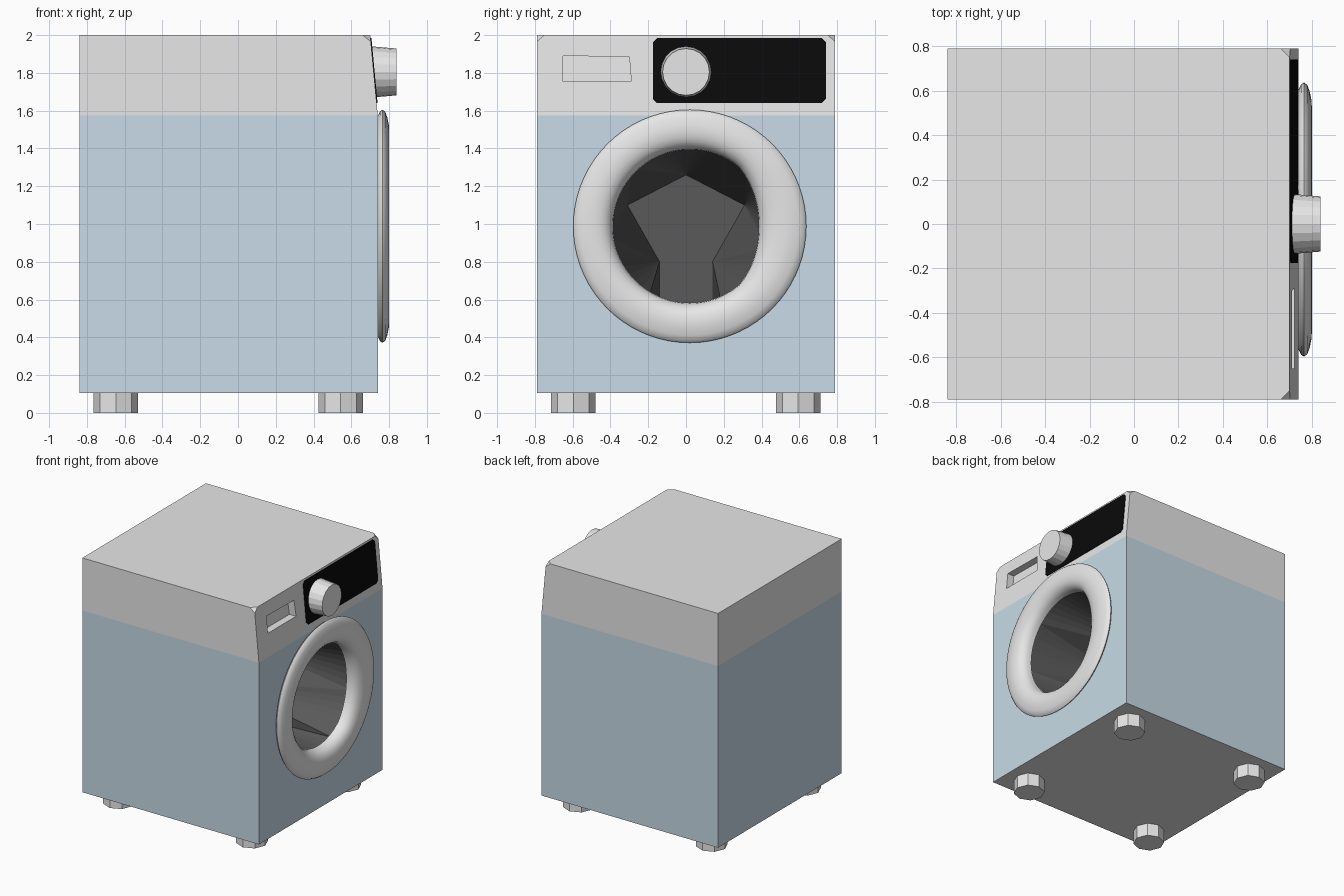
import bpy, bmesh, math
from mathutils import Vector

if "Cube" in bpy.data.objects:
    bpy.data.objects.remove(bpy.data.objects["Cube"])


def material(name, rgb):
    m = bpy.data.materials.new(name)
    m.diffuse_color = (*rgb, 1)
    m.use_nodes = True
    m.node_tree.nodes["Principled BSDF"].inputs["Base Color"].default_value = m.diffuse_color
    return m


WHITE = material("white", (0.8, 0.8, 0.8))
BLUE = material("pale_blue", (0.58, 0.71, 0.8))
BLACK = material("black", (0.003, 0.003, 0.003))
DARK = material("dark_grey", (0.1, 0.1, 0.1))

X0, X1, W = -0.84, 0.74, 0.79          # back, front, half width
Z0, Z1, Z2 = 0.105, 1.575, 2.0         # bottom, colour split, top
CY, CZ = 0.02, 0.988                   # door centre


def slope_x(z):
    """Front of the tilted control panel at height z."""
    return X1 - 0.04 * (z - Z1) / (Z2 - Z1)


def finish(bm, name, mats, smooth=None):
    me = bpy.data.meshes.new(name)
    bm.to_mesh(me)
    bm.free()
    ob = bpy.data.objects.new(name, me)
    bpy.context.collection.objects.link(ob)
    for m in mats:
        me.materials.append(m)
    if smooth:
        bpy.ops.object.select_all(action='DESELECT')
        ob.select_set(True)
        bpy.context.view_layer.objects.active = ob
        bpy.ops.object.shade_smooth_by_angle(angle=math.radians(smooth))
    return ob


def loop_edges(bm, verts):
    out = []
    for a, b in zip(verts, verts[1:] + verts[:1]):
        out.append(bm.edges.get((a, b)) or bm.edges.new((a, b)))
    return out


def circle(bm, x, r, n):
    return [bm.verts.new((x, CY + r * math.cos(2 * math.pi * i / n),
                          CZ + r * math.sin(2 * math.pi * i / n))) for i in range(n)]


# Cabinet: one shell with a door hole and a drawer recess in the front
bm = bmesh.new()
v = {}
for s in (-1, 1):
    for key, co in {"b0": (X0, W, Z0), "f0": (X1, W, Z0), "b1": (X0, W, Z1), "f1": (X1, W, Z1),
                    "b2": (X0, W, Z2), "A": (0.66, W, Z2), "B": (0.70, 0.75, Z2),
                    "C": (slope_x(1.965), W, 1.965)}.items():
        v[key, s] = bm.verts.new((co[0], s * co[1], co[2]))
for s in (-1, 1):
    for keys in (("b0", "f0", "f1", "b1"), ("b1", "f1", "C", "A", "b2"), ("A", "C", "B")):
        bm.faces.new([v[k, s] for k in keys])


def across(*keys):
    return [v[k, -1] for k in keys] + [v[k, 1] for k in reversed(keys)]


for keys in (("b0", "f0"), ("b0", "b1"), ("b1", "b2"), ("b2", "A", "B")):
    bm.faces.new(across(*keys))
hole = circle(bm, X1, 0.46, 48)
bmesh.ops.triangle_fill(bm, use_beauty=True, normal=(1, 0, 0),
                        edges=loop_edges(bm, across("f0", "f1")) + loop_edges(bm, hole))
corners = [(-0.65, 1.755), (-0.29, 1.755), (-0.30, 1.885), (-0.65, 1.89)]
rim = [bm.verts.new((slope_x(z), y, z)) for y, z in corners]
deep = [bm.verts.new((slope_x(z) - 0.06, y, z)) for y, z in corners]
bmesh.ops.triangle_fill(bm, use_beauty=True, normal=(1, 0, 0),
                        edges=loop_edges(bm, across("f1", "C", "B")) + loop_edges(bm, rim))
for i in range(4):
    j = (i + 1) % 4
    bm.faces.new((rim[i], rim[j], deep[j], deep[i]))
bm.faces.new(deep)
bmesh.ops.recalc_face_normals(bm, faces=bm.faces)
for f in bm.faces:
    z = f.calc_center_median().z
    f.material_index = 1 if Z0 + 0.01 < z < Z1 else 0
finish(bm, "cabinet", [WHITE, BLUE])

# Drum: round mouth narrowing to a lobed back wall
bm = bmesh.new()
mouth = circle(bm, 0.715, 0.43, 48)
half = [(0.14, 0.58), (0.14, 0.80), (0.31, 1.10)]
outline = half + [(0, 1.26)] + [(-y, z) for y, z in reversed(half)]
back = [bm.verts.new((-0.3, y, z)) for y, z in outline]
bmesh.ops.bridge_loops(bm, edges=loop_edges(bm, mouth) + loop_edges(bm, back))
wall = bm.faces.new(back)
bmesh.ops.recalc_face_normals(bm, faces=bm.faces)
wall.normal_update()
if wall.normal.x < 0:
    bmesh.ops.reverse_faces(bm, faces=bm.faces)
finish(bm, "drum", [DARK])

# Door ring: lathed profile whose inner edge bulges inward at the grip side
profile = [(0.74, 0.585), (0.752, 0.608), (0.765, 0.617), (0.78, 0.605), (0.79, 0.578),
           (0.798, 0.54), (0.80, 0.51), (0.796, 0.475), (0.785, 0.447), (0.765, 0.423),
           (0.735, 0.409), (0.70, 0.405)]
N = 72
bm = bmesh.new()
rows = []
for i in range(N):
    a = 2 * math.pi * i / N
    signed = math.degrees(a if a < math.pi else a - 2 * math.pi)
    bulge = 0.04 * math.cos(math.radians(signed * 90 / 50)) if abs(signed) < 50 else 0
    row = []
    for x, r in profile:
        r -= bulge * min(1, max(0, (0.51 - r) / 0.09))
        row.append(bm.verts.new((x, CY + r * math.cos(a), CZ + r * math.sin(a))))
    rows.append(row)
for i in range(N):
    p, q = rows[i], rows[(i + 1) % N]
    for k in range(len(profile) - 1):
        bm.faces.new((p[k], p[k + 1], q[k + 1], q[k]))
bmesh.ops.recalc_face_normals(bm, faces=bm.faces)
finish(bm, "door_ring", [WHITE], 50)

# Display: thin black plate with clipped corners on the tilted panel
bm = bmesh.new()
ya, yb, za, zb, c = -0.175, 0.74, 1.64, 1.985, 0.022
pts = [(ya + c, za), (yb - c, za), (yb, za + c), (yb, zb - c),
       (yb - c, zb), (ya + c, zb), (ya, zb - c), (ya, za + c)]
face = bm.faces.new([bm.verts.new((slope_x(z) - 0.001, y, z)) for y, z in pts])
ext = bmesh.ops.extrude_face_region(bm, geom=[face])["geom"]
bmesh.ops.translate(bm, vec=(0.006, 0, 0),
                    verts=[g for g in ext if isinstance(g, bmesh.types.BMVert)])
bmesh.ops.recalc_face_normals(bm, faces=bm.faces)
finish(bm, "display_plate", [BLACK])


def cone(name, centre, r1, r2, depth, sides, along_x=False, smooth=None):
    bm = bmesh.new()
    bmesh.ops.create_cone(bm, cap_ends=True, segments=sides, radius1=r1, radius2=r2, depth=depth)
    for p in bm.verts:
        if along_x:
            p.co = Vector((p.co.z, p.co.x, p.co.y))
        p.co += Vector(centre)
    finish(bm, name, [WHITE], smooth)


# Program knob
cone("knob", (0.77, 0, 1.805), 0.136, 0.124, 0.14, 20, True)

# Feet
for fx, xn in ((-0.647, "back"), (0.543, "front")):
    for fy, yn in ((-0.596, "left"), (0.594, "right")):
        cone(f"foot_{xn}_{yn}", (fx, fy, Z0 / 2), 0.118, 0.118, Z0, 8)
